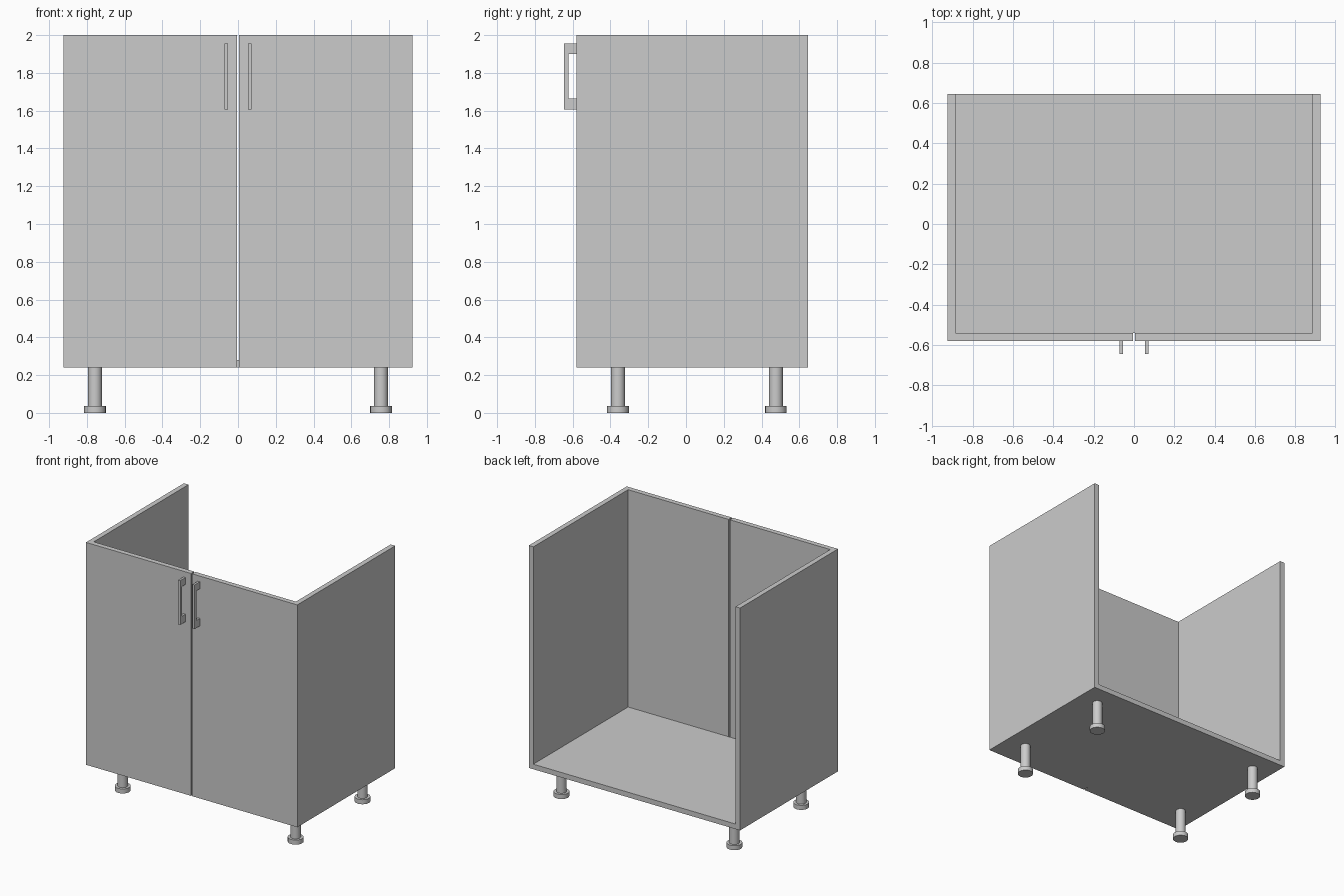
import bpy, bmesh
from mathutils import Vector

if "Cube" in bpy.data.objects:
    bpy.data.objects.remove(bpy.data.objects["Cube"])

W, YF, YD, YB = 0.925, -0.58, -0.54, 0.645   # half width, door front, door back, carcass back
Z0, Z1, T = 0.24, 2.0, 0.04                  # carcass bottom, top, board thickness


def finish(name, bm):
    bmesh.ops.recalc_face_normals(bm, faces=bm.faces)
    mesh = bpy.data.meshes.new(name)
    bm.to_mesh(mesh)
    bm.free()
    ob = bpy.data.objects.new(name, mesh)
    bpy.context.collection.objects.link(ob)
    return ob


def box(name, lo, hi):
    lo, hi = Vector(lo), Vector(hi)
    bm = bmesh.new()
    bmesh.ops.create_cube(bm, size=1)
    for v in bm.verts:
        v.co = (lo + hi) / 2 + v.co * (hi - lo)
    return finish(name, bm)


def span(side, a, b):
    return sorted((side * a, side * b))


def handle(name, x, w):
    # C-shaped side profile (y, z) extruded across x
    profile = [(YF, 1.605), (-0.645, 1.605), (-0.645, 1.955), (YF, 1.955),
               (YF, 1.90), (-0.622, 1.90), (-0.622, 1.665), (YF, 1.665)]
    bm = bmesh.new()
    face = bm.faces.new([bm.verts.new((x - w / 2, y, z)) for y, z in profile])
    ext = bmesh.ops.extrude_face_region(bm, geom=[face])
    verts = [g for g in ext["geom"] if isinstance(g, bmesh.types.BMVert)]
    bmesh.ops.translate(bm, verts=verts, vec=(w, 0, 0))
    return finish(name, bm)


def cylinder(name, x, y, z0, z1, r):
    bpy.ops.mesh.primitive_cylinder_add(vertices=20, radius=r, depth=z1 - z0,
                                        location=(x, y, (z0 + z1) / 2))
    bpy.context.object.name = name
    bpy.ops.object.shade_smooth_by_angle()


# Floor board; back and top stay open
box("bottom_panel", (-W + T, YD, Z0), (W - T, YB, Z0 + T))

for label, s in (("left", -1), ("right", 1)):
    # Side board
    a, b = span(s, W - T, W)
    box(label + "_side_panel", (a, YD, Z0), (b, YB, Z1))
    # Door with a narrow centre gap
    a, b = span(s, 0.005, W)
    box(label + "_door", (a, YF, Z0), (b, YD, Z1))
    handle(label + "_handle", s * 0.063, 0.018)
    # Adjustable legs
    for end, y in (("front", -0.36), ("back", 0.476)):
        cylinder(f"{end}_{label}_leg", s * 0.757, y, 0.036, Z0, 0.037)
        cylinder(f"{end}_{label}_foot", s * 0.757, y, 0.0, 0.036, 0.057)
